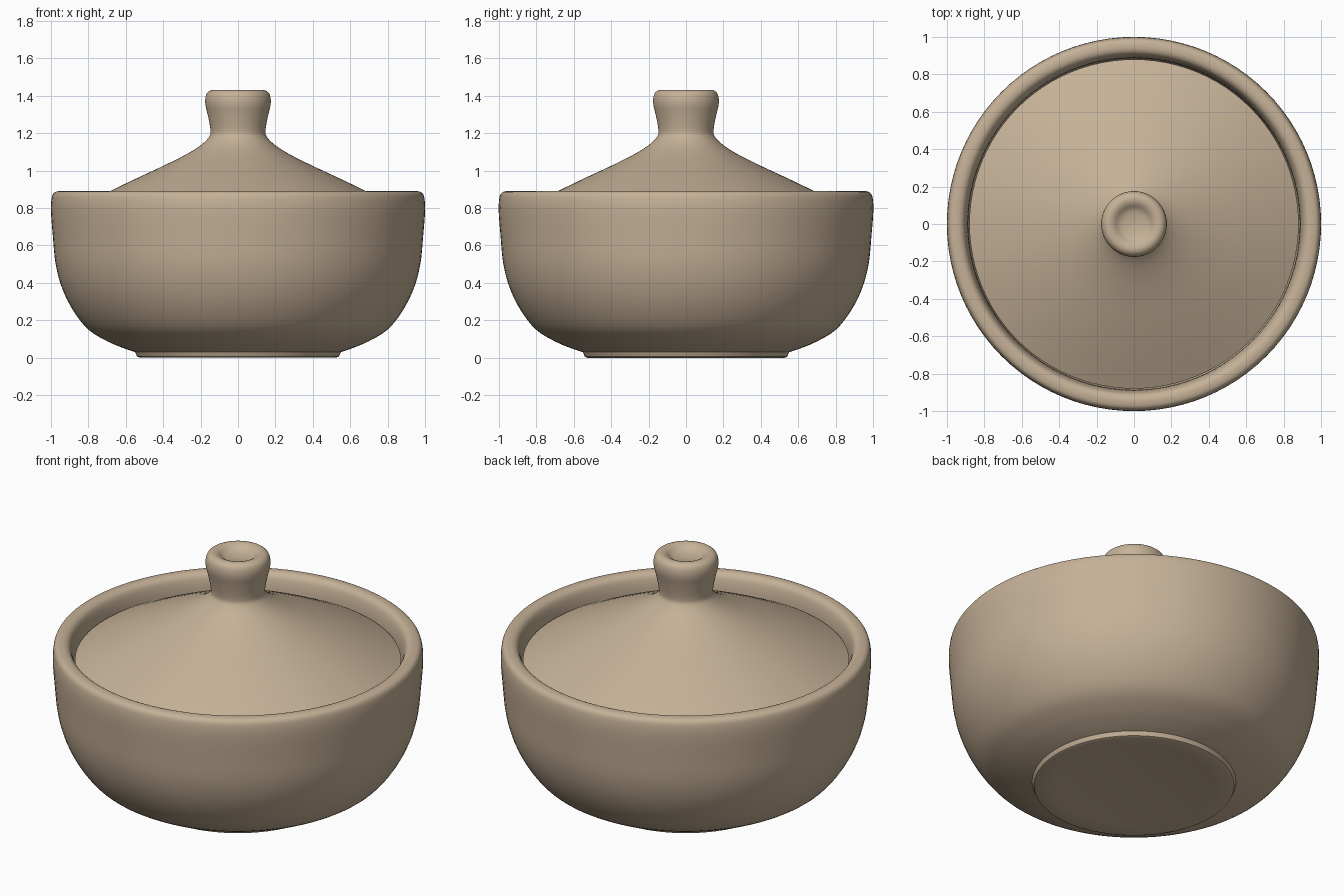
import bpy, bmesh, math

if "Cube" in bpy.data.objects:
    bpy.data.objects.remove(bpy.data.objects["Cube"])

SEGMENTS = 96

clay = bpy.data.materials.new("tan_clay")
clay.diffuse_color = (0.56, 0.44, 0.31, 1.0)
clay.use_nodes = True
clay.node_tree.nodes["Principled BSDF"].inputs["Base Color"].default_value = clay.diffuse_color


def smooth_curve(points, steps=4):
    """Catmull-Rom curve through the points."""
    p = [points[0]] + points + [points[-1]]
    out = []
    for i in range(1, len(p) - 2):
        for s in range(steps):
            t = s / steps
            out.append(tuple(
                0.5 * (2 * b + (c - a) * t + (2 * a - 5 * b + 4 * c - d) * t * t
                       + (3 * b - a - 3 * c + d) * t ** 3)
                for a, b, c, d in zip(p[i - 1], p[i], p[i + 1], p[i + 2])))
    return out + [points[-1]]


def lathe(name, profile):
    """Spin a (radius, height) profile round the z axis."""
    bm = bmesh.new()
    rings = []
    for r, z in profile:
        if r < 1e-5:
            rings.append([bm.verts.new((0, 0, z))] * SEGMENTS)
        else:
            rings.append([bm.verts.new((r * math.cos(2 * math.pi * k / SEGMENTS),
                                        r * math.sin(2 * math.pi * k / SEGMENTS), z))
                          for k in range(SEGMENTS)])
    for a, b in zip(rings, rings[1:]):
        for k in range(SEGMENTS):
            n = (k + 1) % SEGMENTS
            bm.faces.new(list(dict.fromkeys((a[k], a[n], b[n], b[k]))))
    bmesh.ops.recalc_face_normals(bm, faces=bm.faces)
    mesh = bpy.data.meshes.new(name)
    bm.to_mesh(mesh)
    bm.free()
    mesh.materials.append(clay)
    obj = bpy.data.objects.new(name, mesh)
    bpy.context.collection.objects.link(obj)
    bpy.ops.object.select_all(action='DESELECT')
    obj.select_set(True)
    bpy.context.view_layer.objects.active = obj
    bpy.ops.object.shade_smooth_by_angle(angle=math.radians(35))
    return obj


# Bowl: foot with shallow recess, rounded wall, rolled rim, hollow inside
foot = [(0, 0.012), (0.435, 0.012), (0.525, 0.0), (0.54, 0.006)]
wall = smooth_curve([(0.55, 0.03), (0.61, 0.05), (0.70, 0.088), (0.80, 0.15),
                     (0.88, 0.25), (0.94, 0.37), (0.975, 0.50), (0.99, 0.65),
                     (1.0, 0.78), (0.997, 0.85), (0.985, 0.88), (0.96, 0.89),
                     (0.93, 0.888), (0.908, 0.87), (0.895, 0.83), (0.888, 0.77),
                     (0.88, 0.62), (0.84, 0.42), (0.74, 0.24), (0.55, 0.14),
                     (0.0, 0.12)])
lathe("bowl", foot + wall)

# Lid: sloping cone flowing into a flared knob with a dimple, plus underside
lid_top = smooth_curve([(0.88, 0.79), (0.69, 0.887), (0.55, 0.955), (0.40, 1.025),
                        (0.28, 1.085), (0.20, 1.135), (0.155, 1.18), (0.147, 1.215),
                        (0.160, 1.29), (0.174, 1.35), (0.174, 1.39), (0.163, 1.417),
                        (0.14, 1.43), (0.11, 1.425), (0.07, 1.40), (0.0, 1.39)])
lathe("lid", [(0, 1.04), (0.25, 1.02), (0.86, 0.74), (0.88, 0.75)] + lid_top)
